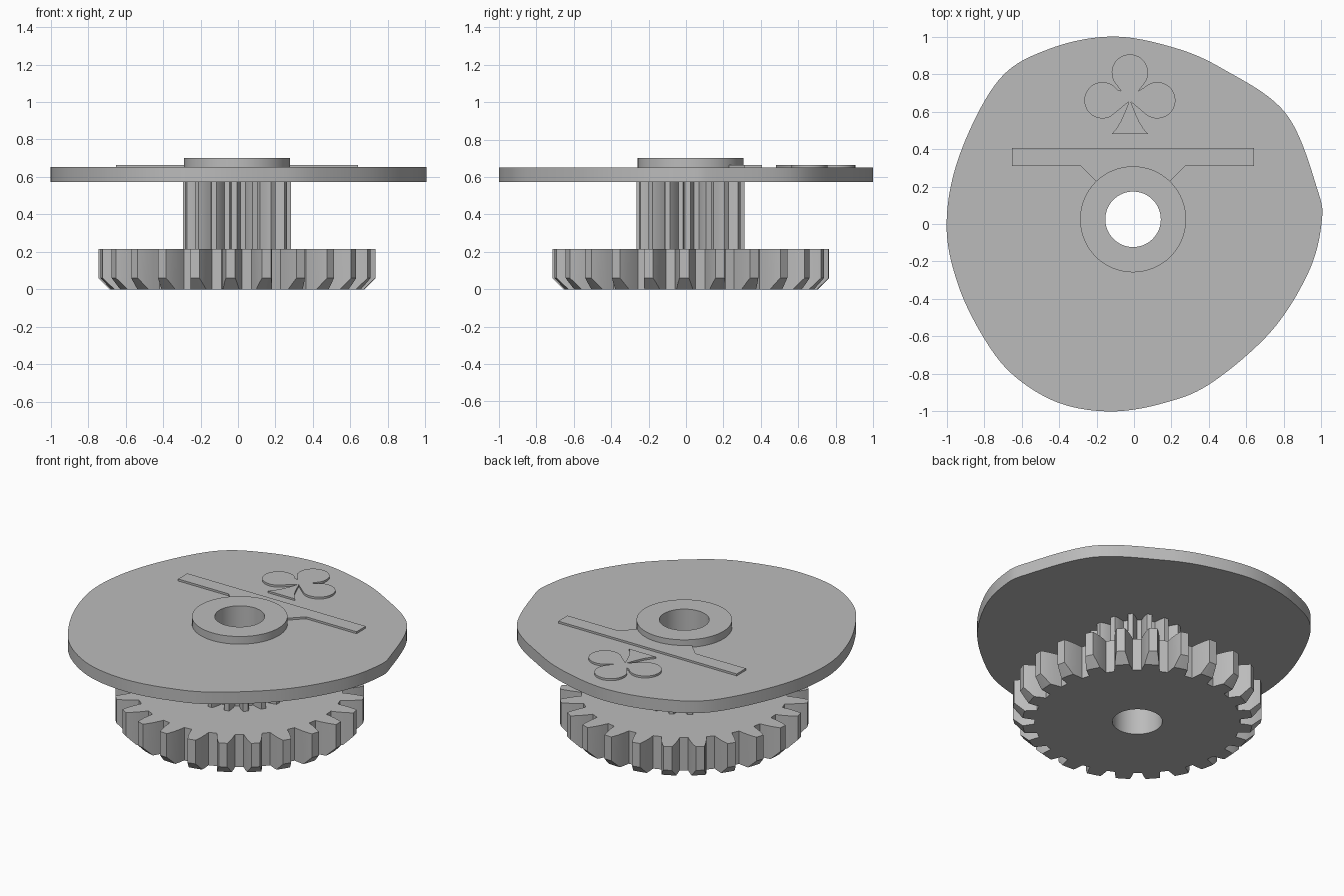
import bpy, bmesh
from math import pi, tau, sin, cos, radians
from mathutils import Vector

if "Cube" in bpy.data.objects:
    bpy.data.objects.remove(bpy.data.objects["Cube"])

AXIS = Vector((-0.005, 0.025))
BORE = 0.148

grey = bpy.data.materials.new("plain grey")
grey.use_nodes = True
grey.diffuse_color = (0.5, 0.5, 0.5, 1)
grey.node_tree.nodes["Principled BSDF"].inputs["Base Color"].default_value = (0.5, 0.5, 0.5, 1)


def arc(center, r, a0=0, a1=360, n=64):
    """Points along an arc, in degrees, without the end point."""
    c = Vector(center)
    angles = [radians(a0 + (a1 - a0) * i / n) for i in range(n)]
    return [c + Vector((cos(a), sin(a))) * r for a in angles]


def smooth_loop(pts, steps=10):
    """Closed Catmull-Rom curve through the points."""
    pts, out = [Vector(p) for p in pts], []
    n = len(pts)
    for i in range(n):
        a, b, c, d = (pts[(i + k) % n] for k in (-1, 0, 1, 2))
        for s in range(steps):
            t = s / steps
            out.append((2 * b + (c - a) * t + (2 * a - 5 * b + 4 * c - d) * t * t
                        + (3 * b - a - 3 * c + d) * t ** 3) / 2)
    return out


def gear_loop(teeth, root, tip, phase):
    """Gear outline with curved tooth flanks."""
    pitch = tau / teeth
    flank = [(0, 0.34), (0.3, 0.29), (0.6, 0.23), (0.85, 0.17), (1, 0.13)]
    side = [(root + (tip - root) * h, w * pitch) for h, w in flank]
    out = []
    for i in range(teeth):
        mid = radians(phase) + i * pitch
        polar = [(r, mid - w) for r, w in side] + [(r, mid + w) for r, w in reversed(side)]
        out += [AXIS + Vector((cos(a), sin(a))) * r for r, a in polar]
    return out


def prism(name, loops, z0, z1):
    """Solid between two heights; later loops are holes in the first."""
    bm = bmesh.new()
    for loop in loops:
        vs = [bm.verts.new((p.x, p.y, z0)) for p in map(Vector, loop)]
        for i, v in enumerate(vs):
            bm.edges.new((vs[i - 1], v))
    bmesh.ops.triangle_fill(bm, use_beauty=True, edges=bm.edges[:])
    top = bmesh.ops.extrude_face_region(bm, geom=bm.faces[:])["geom"]
    bmesh.ops.translate(bm, vec=(0, 0, z1 - z0),
                        verts=[g for g in top if isinstance(g, bmesh.types.BMVert)])
    bmesh.ops.recalc_face_normals(bm, faces=bm.faces[:])
    mesh = bpy.data.meshes.new(name)
    bm.to_mesh(mesh)
    bm.free()
    mesh.materials.append(grey)
    mesh.shade_smooth()
    mesh.set_sharp_from_angle(angle=radians(28))
    ob = bpy.data.objects.new(name, mesh)
    bpy.context.scene.collection.objects.link(ob)
    return ob


bore = arc(AXIS, BORE)

# Large gear, its tooth tips bevelled at the bottom by a cone
large_gear = prism("large_gear", [gear_loop(24, 0.61, 0.74, -92.7), bore], 0, 0.215)
bpy.ops.mesh.primitive_cone_add(vertices=192, radius1=0.63, radius2=0.98, depth=0.35,
                                location=(AXIS.x, AXIS.y, 0.125))
cutter = bpy.context.object
cutter.name = "bevel_cutter"
cutter.hide_render = True
cutter.hide_set(True)
cutter.display_type = 'WIRE'
cutter.data.materials.append(grey)
bevel = large_gear.modifiers.new("tip bevel", 'BOOLEAN')
bevel.operation = 'INTERSECT'
bevel.solver = 'EXACT'
bevel.object = cutter

# Pinion between the gear and the cam
prism("pinion", [gear_loop(16, 0.215, 0.289, -93), bore], 0.21, 0.58)

# Lobed cam plate
cam = [(1, 0), (0.98, 0.18), (0.81, 0.59), (0.47, 0.83), (0.2, 0.945), (-0.12, 1),
       (-0.45, 0.935), (-0.72, 0.77), (-0.93, 0.37), (-1, 0), (-0.94, -0.32),
       (-0.8, -0.61), (-0.64, -0.81), (-0.4, -0.955), (-0.12, -1), (0.16, -0.955),
       (0.41, -0.85), (0.73, -0.575), (0.93, -0.26)]
prism("cam_plate", [smooth_loop(cam), bore], 0.573, 0.652)

# Raised hub ring
prism("hub_ring", [arc(AXIS, 0.283), bore], 0.64, 0.702)

# Raised pointer bar with a flared neck
bar = [(-0.65, 0.405), (-0.65, 0.31), (-0.285, 0.31), (-0.205, 0.23),
       (0.195, 0.23), (0.275, 0.31), (0.64, 0.31), (0.64, 0.405)]
prism("pointer_bar", [bar], 0.64, 0.665)

# Raised trefoil: three lobes on a flared stem
cx, cy, r = -0.022, 0.66, 0.097
lobes = [(cx, cy - 0.003)]
lobes += arc((cx + 0.146, cy), r, -125, 145, 28) + [(cx + 0.046, cy + 0.05)]
lobes += arc((cx, cy + 0.148), r, -45, 225, 28) + [(cx - 0.046, cy + 0.05)]
lobes += arc((cx - 0.146, cy), r, 35, 305, 28)
prism("trefoil_lobes", [lobes], 0.64, 0.665)

profile = [(0.004, 0.655), (0.025, 0.6), (0.05, 0.545), (0.075, 0.505), (0.097, 0.48)]
stem = [(cx + w, y) for w, y in profile] + [(cx - w, y) for w, y in reversed(profile)]
prism("trefoil_stem", [stem], 0.64, 0.664)
